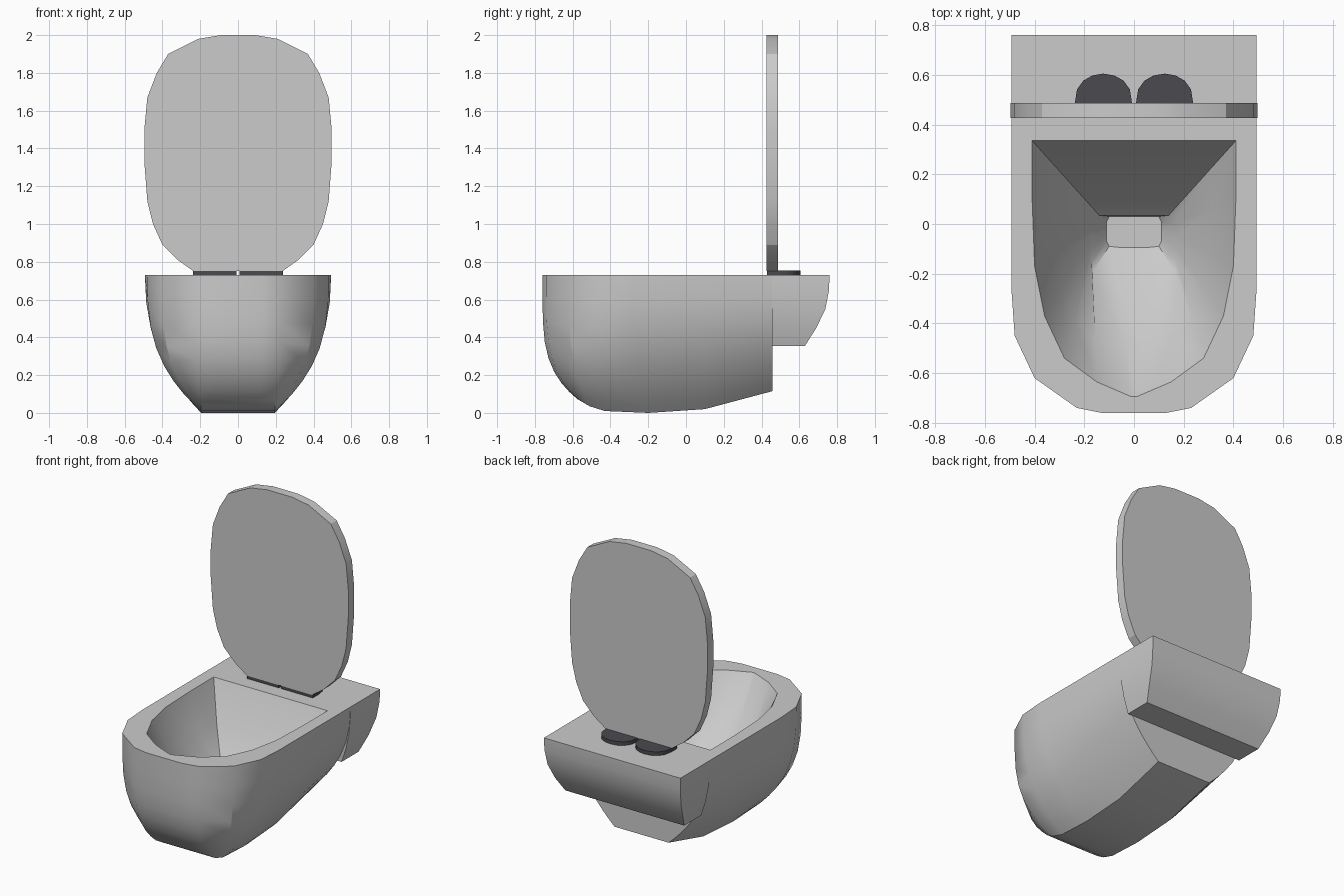
import bpy, bmesh, math

if "Cube" in bpy.data.objects:
    bpy.data.objects.remove(bpy.data.objects["Cube"])


def finish(name, bm, smooth=None, colour=None):
    bmesh.ops.recalc_face_normals(bm, faces=bm.faces)
    me = bpy.data.meshes.new(name)
    bm.to_mesh(me)
    bm.free()
    ob = bpy.data.objects.new(name, me)
    bpy.context.collection.objects.link(ob)
    if colour:
        mat = bpy.data.materials.new(name + "_colour")
        mat.diffuse_color = colour
        mat.use_nodes = True
        mat.node_tree.nodes["Principled BSDF"].inputs["Base Color"].default_value = mat.diffuse_color
        me.materials.append(mat)
    if smooth:
        bpy.ops.object.select_all(action='DESELECT')
        ob.select_set(True)
        bpy.context.view_layer.objects.active = ob
        bpy.ops.object.shade_smooth_by_angle(angle=math.radians(smooth))
    return ob


def loft(halves):
    """Skin mirrored half rings, closing both ends with strips across x."""
    bm = bmesh.new()
    rings = []
    for half in halves:
        pts = half + [(-x, y, z) for x, y, z in reversed(half)]
        rings.append([bm.verts.new(p) for p in pts])
    n = len(rings[0])
    for a, b in zip(rings, rings[1:]):
        for i in range(n):
            j = (i + 1) % n
            bm.faces.new((a[i], a[j], b[j], b[i]))
    for r in (rings[0], rings[-1]):
        for i in range(n // 2 - 1):
            bm.faces.new((r[i], r[i + 1], r[n - 2 - i], r[n - 1 - i]))
    return bm


def prism(points, offset):
    bm = bmesh.new()
    face = bm.faces.new([bm.verts.new(p) for p in points])
    ext = bmesh.ops.extrude_face_region(bm, geom=[face], use_keep_orig=True)
    verts = [v for v in ext["geom"] if isinstance(v, bmesh.types.BMVert)]
    bmesh.ops.translate(bm, verts=verts, vec=offset)
    return bm


def at(pts, z):
    return [(x, y, z) for x, y in pts]


TOP = 0.73
# Bowl: outer shell stations from the back corner to the front
outer = [(.492, .457), (.492, .1), (.492, -.28), (.48, -.45), (.40, -.62), (.23, -.74), (.13, -.76)]
foot = [(.195, .457, .115), (.195, .1, .02), (.195, -.2, 0), (.195, -.43, .01),
        (.195, -.51, .035), (.195, -.57, .07), (.12, -.575, .073)]
power = [2.3, 2.3, 2.4, 2.9, 3.7, 4.3, 4.4]
rings = []
for u in (0, .06, .13, .22, .33, .46, .62, .8, 1):
    ring = []
    for (tx, ty), (bx, by, bz), p in zip(outer, foot, power):
        f = 1 - (1 - u) ** p
        ring.append((bx + (tx - bx) * f, by + (ty - by) * f, bz + (TOP - bz) * u))
    rings.append(ring)
# Bowl: inside, from the rim down to the drain
rim = [(.41, .335), (.41, .1), (.40, -.17), (.36, -.37), (.28, -.54), (.15, -.635), (.01, -.695)]
neck = [(.14, .035), (.16, 0), (.17, -.05), (.17, -.1), (.17, -.15), (.165, -.19), (.08, -.2)]
drain = [(.10, .03), (.11, .01), (.11, -.02), (.11, -.05), (.11, -.07), (.10, -.09), (.05, -.095)]
mid = [(a + (c - a) * .38, b + (d - b) * .38) for (a, b), (c, d) in zip(rim, neck)]
rings += [at(rim, TOP), at(mid, .49), at(neck, .28), at(drain, .2)]
finish("bowl", loft(rings), 32)

# Rear ledge: continues the bowl's section backwards
back = [(.355, .455), (.355, .63), (.45, .69), (.55, .738), (.65, .757), (TOP, .76)]
levels = []
for z, y in back[1:]:
    w = .195 + .297 * (1 - (1 - z / TOP) ** 2.3)
    levels.append([(w, y, z), (w, .455, z)])
finish("rear_ledge", loft(levels), 32)

# Lid: upright rounded plate
half = [(.09, 2.0), (.21, 1.98), (.37, 1.90), (.43, 1.80), (.48, 1.67), (.496, 1.50),
        (.496, 1.33), (.48, 1.12), (.45, 1.0), (.40, .89), (.32, .81), (.235, .75)]
outline = half + [(-x, z) for x, z in reversed(half)]
finish("lid", prism([(x, .427, z) for x, z in outline], (0, .06, 0)), 20)

# Hinges: flat dark half discs behind the lid
for side, label in ((-1, "left"), (1, "right")):
    arc = [(side * .123 + .115 * math.cos(a), .487 + .118 * math.sin(a) ** .8, .728)
           for a in (math.pi * k / 8 for k in range(1, 8))]
    pts = [(side * .123 + .115, .43, .728), (side * .123 + .115, .487, .728)] + arc
    pts += [(side * .123 - .115, .487, .728), (side * .123 - .115, .43, .728)]
    finish("hinge_" + label, prism(pts, (0, 0, .026)), 30, (.07, .07, .08, 1))
